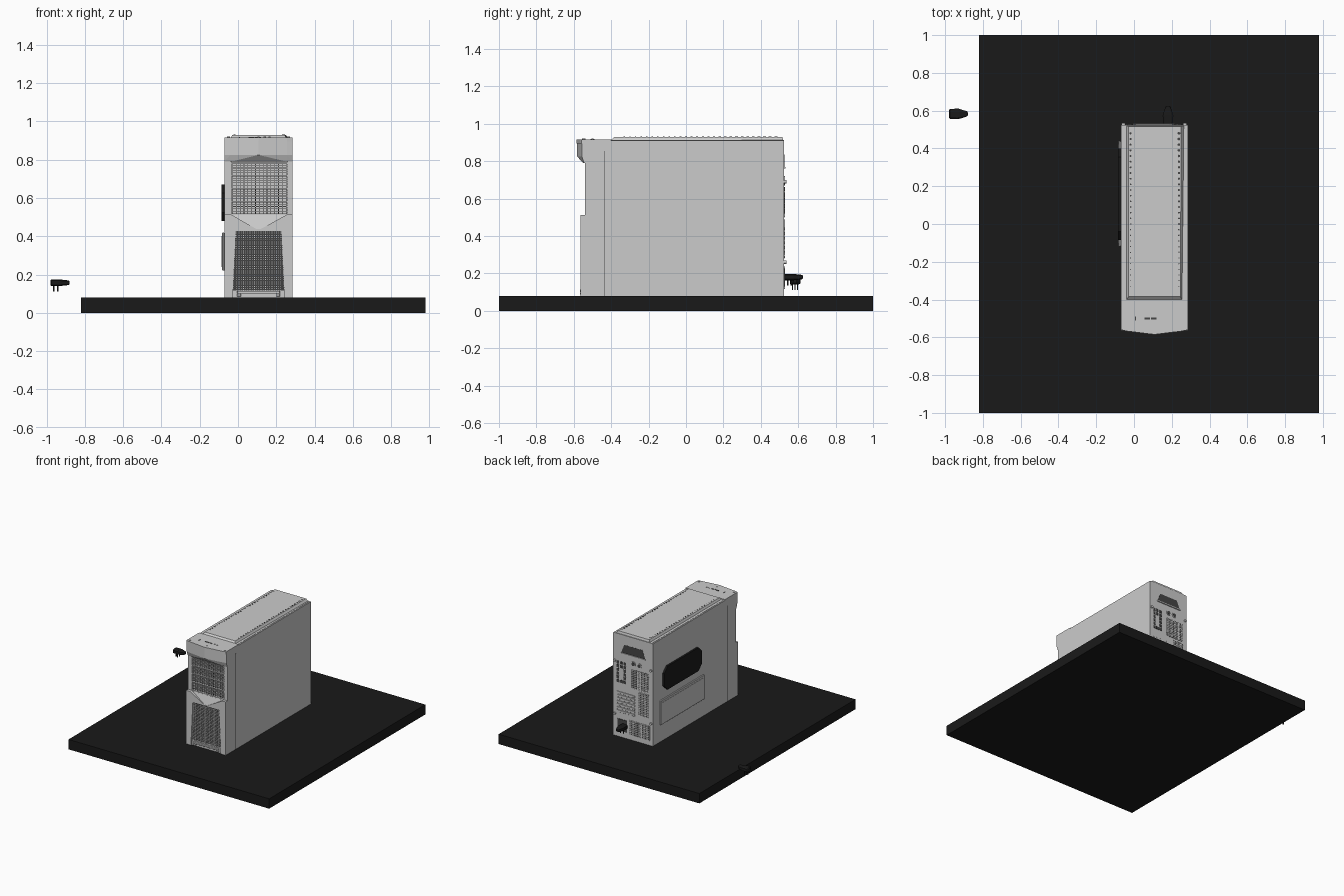
import bpy, bmesh, math
from mathutils import Vector

if "Cube" in bpy.data.objects:
    bpy.data.objects.remove(bpy.data.objects["Cube"])


def material(name, v):
    m = bpy.data.materials.new(name)
    m.diffuse_color = (v, v, v, 1)
    m.use_nodes = True
    m.node_tree.nodes["Principled BSDF"].inputs["Base Color"].default_value = m.diffuse_color
    return m


BLACK, DARK, WHITE = material("black", 0.01), material("dark", 0.06), material("white", 1.0)


def finish(name, bm, mat=None):
    bmesh.ops.recalc_face_normals(bm, faces=bm.faces)
    me = bpy.data.meshes.new(name)
    bm.to_mesh(me)
    bm.free()
    ob = bpy.data.objects.new(name, me)
    bpy.context.collection.objects.link(ob)
    if mat:
        me.materials.append(mat)
    return ob


def add_box(bm, x0, x1, y0, y1, z0, z1):
    vs = bmesh.ops.create_cube(bm, size=1)["verts"]
    for v in vs:
        v.co = Vector((x1 if v.co.x > 0 else x0, y1 if v.co.y > 0 else y0, z1 if v.co.z > 0 else z0))


def boxes(name, items, mat=None, bevel=0):
    bm = bmesh.new()
    for b in items:
        add_box(bm, *b)
    if bevel:
        bmesh.ops.bevel(bm, geom=bm.edges[:], offset=bevel, segments=1, affect='EDGES')
    return finish(name, bm, mat)


def prism(name, pts, axis, a, b, mat=None):
    """Extrude a 2D outline along one axis from a to b."""
    bm = bmesh.new()
    place = {'x': lambda p, t: (t, p[0], p[1]), 'y': lambda p, t: (p[0], t, p[1]),
             'z': lambda p, t: (p[0], p[1], t)}[axis]
    r0 = [bm.verts.new(place(p, a)) for p in pts]
    r1 = [bm.verts.new(place(p, b)) for p in pts]
    bm.faces.new(r0)
    bm.faces.new(r1)
    for i in range(len(pts)):
        j = (i + 1) % len(pts)
        bm.faces.new((r0[i], r0[j], r1[j], r1[i]))
    return finish(name, bm, mat)


def hull(name, pts, mat=None):
    bm = bmesh.new()
    for p in pts:
        bm.verts.new(p)
    bmesh.ops.convex_hull(bm, input=bm.verts[:])
    bmesh.ops.dissolve_limit(bm, angle_limit=0.01, verts=bm.verts[:], edges=bm.edges[:])
    return finish(name, bm, mat)


def discs(name, items, axis, mat=None, seg=12):
    """Short cylinders: (centre, radius, depth) along y or z."""
    bm = bmesh.new()
    for c, r, d in items:
        vs = bmesh.ops.create_cone(bm, cap_ends=True, segments=seg, radius1=r, radius2=r, depth=d)["verts"]
        for v in vs:
            x, y, z = v.co
            v.co = Vector(c) + (Vector((x, z, y)) if axis == 'y' else Vector((x, y, z)))
    return finish(name, bm, mat)


def octagon(a0, a1, b0, b1, c):
    return [(a0 + c, b0), (a1 - c, b0), (a1, b0 + c), (a1, b1 - c), (a1 - c, b1), (a0 + c, b1), (a0, b1 - c), (a0, b0 + c)]


def lattice(name, x0, x1, z0, z1, y0, y1, step, w, mat=None):
    nx, nz = round((x1 - x0) / step), round((z1 - z0) / step)
    xs = [x0 + (x1 - x0) * i / nx for i in range(nx + 1)]
    zs = [z0 + (z1 - z0) * i / nz for i in range(nz + 1)]
    return boxes(name, [(x - w / 2, x + w / 2, y0, y1, z0, z1) for x in xs]
                 + [(x0, x1, y0, y1, z - w / 2, z + w / 2) for z in zs], mat)


L, R, C = -0.07, 0.285, 0.1075      # case left, right and centre

# base slab
boxes("floor_slab", [(-0.82, 0.98, -1, 1, 0, 0.08)], BLACK)

# case shell, hollow
boxes("case_walls", [(L, L + .01, -.54, .525, .08, .91), (R - .01, R, -.54, .525, .08, .91),
                     (L + .01, R - .01, -.54, .525, .08, .09), (L + .01, R - .01, -.54, .525, .9, .912),
                     (L + .01, R - .01, .512, .525, .09, .9)])
boxes("side_panel_seam", [(R - .002, R + .0008, -.437, -.433, .08, .855),
                          (L - .0008, L + .002, -.437, -.433, .08, .855)], DARK)

# top lid with rows of vent holes
hull("top_lid", [(x, y, z) for x, y, z in
                 [(-.04, -.405, .91), (.255, -.405, .91), (-.04, .52, .91), (.265, .52, .91),
                  (-.03, -.385, .928), (.245, -.385, .928), (-.03, .515, .93), (.25, .515, .93)]])
holes = []
for i in range(28):
    y = -.33 + i * .03
    r = .003 + .005 * i / 27
    holes += [((-.018, y, .9295), r * .8, .003), ((.238, y, .9295), r, .003)]
discs("lid_vent_holes", holes, 'z', DARK, 6)

# front cap with pointed nose
nose = [(L, -.40), (L, -.56), (-.04, -.567), (C, -.585), (.255, -.567), (R, -.56), (R, -.40)]
prism("front_cap_top", nose, 'z', .895, .917)
prism("front_cap_face", [(L, -.53), (L, -.557), (-.04, -.563), (C, -.582), (.255, -.563), (R, -.557), (R, -.53)],
      'z', .825, .895)
hull("front_cap_chin", [(L, -.557, .825), (-.04, -.563, .825), (C, -.582, .825), (.255, -.563, .825), (R, -.557, .825),
                        (L, -.53, .825), (R, -.53, .825), (-.035, -.55, .79), (.255, -.55, .79),
                        (L, -.545, .79), (R, -.545, .79), (L, -.53, .79), (R, -.53, .79)])
boxes("top_ports", [(.055, .085, -.505, -.495, .912, .919), (.09, .12, -.505, -.495, .912, .919),
                    (.004, .01, -.51, -.49, .912, .919)], DARK)
discs("top_buttons", [((.14, -.5, .918), .006, .005), ((.165, -.5, .918), .006, .005),
                      ((C, -.55, .918), .005, .005), ((-.05, -.545, .918), .008, .006),
                      ((.265, -.545, .918), .008, .006)], 'z', None, 10)

# drive bays
boxes("bay_pillars", [(L, -.035, -.541, -.5, .5, .8), (.255, R, -.541, -.5, .5, .8)])
boxes("bay_dividers", [(-.035, .255, -.541, -.52, z, z + .008) for z in (.51, .577, .645, .711, .778)])
slats, posts = [], []
for z in (.518, .585, .653, .719):
    slats += [(-.035, .255, -.535, -.52, z + .012 * k, z + .012 * k + .003) for k in range(1, 5)]
    posts += [(-.03 + .02 * k, -.027 + .02 * k, -.532, -.529, z, z + .059) for k in range(15)]
boxes("bay_mesh_slats", slats)
boxes("bay_mesh_posts", posts, DARK)
boxes("bay_upper_covers", [(-.035, .255, -.526, -.52, .653, .778)])

# lower front with tapered grille opening
prism("front_lower_left", [(L, .08), (-.025, .08), (-.025, .12), (-.01, .43), (L, .43)], 'y', -.565, -.54)
prism("front_lower_right", [(R, .08), (.24, .08), (.24, .12), (.225, .43), (R, .43)], 'y', -.565, -.54)
prism("front_lower_brow", [(L, .43), (R, .43), (R, .513), (.255, .513), (C + .01, .437), (C - .01, .437),
                           (-.035, .513), (L, .513)], 'y', -.565, -.54)
hull("front_chevron", [(-.035, -.542, .51), (.25, -.542, .51), (C - .01, -.564, .437), (C + .01, -.564, .437),
                       (-.035, -.53, .51), (.25, -.53, .51), (C, -.53, .437)])
rows = []
for i in range(27):
    z = .124 + i * .0116
    t = (z - .12) / .31
    rows.append((-.025 + .015 * t, .24 - .015 * t, -.558, -.553, z, z + .005))
boxes("front_grille_slats", rows)
boxes("front_grille_posts", [(-.008 + .0115 * k, -.004 + .0115 * k, -.556, -.551, .12, .43) for k in range(21)])
boxes("front_grille_back", [(-.03, .245, -.545, -.54, .12, .43)], DARK)
boxes("front_foot_step", [(-.025, .24, -.555, -.54, .08, .12)])
boxes("front_foot_bar", [(-.005, .22, -.568, -.555, .1, .115), (-.005, .015, -.566, -.55, .085, .1),
                         (.2, .22, -.566, -.55, .085, .1)], None, .002)

# left side: window and raised panel
prism("side_window", octagon(-.085, .40, .48, .67, .045), 'x', -.085, L, BLACK)
boxes("side_raised_panel", [(-.083, L, -.12, .44, .22, .42)], None, .004)
boxes("side_raised_inset", [(-.085, -.08, -.1, .42, .24, .40)])

# rear details
Y = .525
boxes("rear_inner_panel", [(-.035, .13, .508, .511, .51, .65)], WHITE)
prism("rear_fan_recess", octagon(-.035, .125, .5, .655, .025), 'y', Y, Y + .001, DARK)
lattice("rear_fan_grille", -.03, .12, .505, .65, Y, Y + .003, .014, .005)
boxes("rear_side_recess", [(-.035, .06, Y, Y + .001, .3, .485)], DARK)
lattice("rear_side_grille", -.035, .06, .3, .485, Y, Y + .003, .014, .005)
boxes("rear_power_recess", [(-.04, .14, Y, Y + .001, .12, .235)], DARK)
lattice("rear_power_grille", -.04, .14, .12, .235, Y, Y + .003, .014, .005)
prism("rear_handle_recess", [(-.005, .765), (.215, .765), (.185, .835), (.025, .835)], 'y', Y, Y + .001, DARK)
prism("rear_handle_lip", [(-.005, .76), (.215, .76), (.215, .768), (-.005, .768)], 'y', Y, Y + .008)
discs("hose_holes", [((x, Y, .70), .02, .008) for x in (.05, .105)], 'y', None, 20)
discs("hose_hole_centres", [((x, Y + .003, .70), .014, .005) for x in (.05, .105)], 'y', DARK, 20)
ports = []
for i, z in enumerate((.52, .55, .58, .61, .64, .67)):
    ports += [(.17, .17 + (.055 if i == 0 else .022), Y, Y + .003, z, z + .022),
              (.232, .252, Y, Y + .003, z, z + .022)]
    if i > 3:
        ports.append((.203, .222, Y, Y + .003, z, z + .022))
boxes("rear_ports", ports, DARK)
boxes("expansion_slot_covers", [(.09, .25, Y, Y + .004, .28 + .025 * k, .297 + .025 * k) for k in range(7)], None, .0015)
discs("thumb_screws", [((x, Y + .005, z), .01, .012) for x in (-.055, .27) for z in (.26, .69)], 'y', None, 12)
boxes("power_socket", [(.16, .245, Y, Y + .004, .13, .225)], DARK)


# mains plugs: tapered body, neck and prongs
def plug(name, cx, cy, cz, angle):
    body = [(-.05, .018), (-.045, .026), (.0, .028), (.045, .014), (.05, .008)]
    hz = [.012, .017, .017, .012, .008]
    bm = bmesh.new()
    rings = [[bm.verts.new((x, w * a, h * b)) for a, b in octagon(-1, 1, -1, 1, .35)]
             for (x, w), h in zip(body, hz)]
    for r0, r1 in zip(rings, rings[1:]):
        for i in range(8):
            j = (i + 1) % 8
            bm.faces.new((r0[i], r0[j], r1[j], r1[i]))
    bm.faces.new(rings[0])
    bm.faces.new(rings[-1])
    for x, y in ((-.032, 0), (-.012, .013), (-.012, -.013)):
        add_box(bm, x - .004, x + .004, y - .003, y + .003, -.045, -.012)
    ob = finish(name, bm, BLACK)
    ob.location = (cx, cy, cz)
    ob.rotation_euler.z = angle


plug("loose_plug", -.93, .583, .157, 0)
plug("rear_plug", .18, .575, .18, math.pi / 2)
